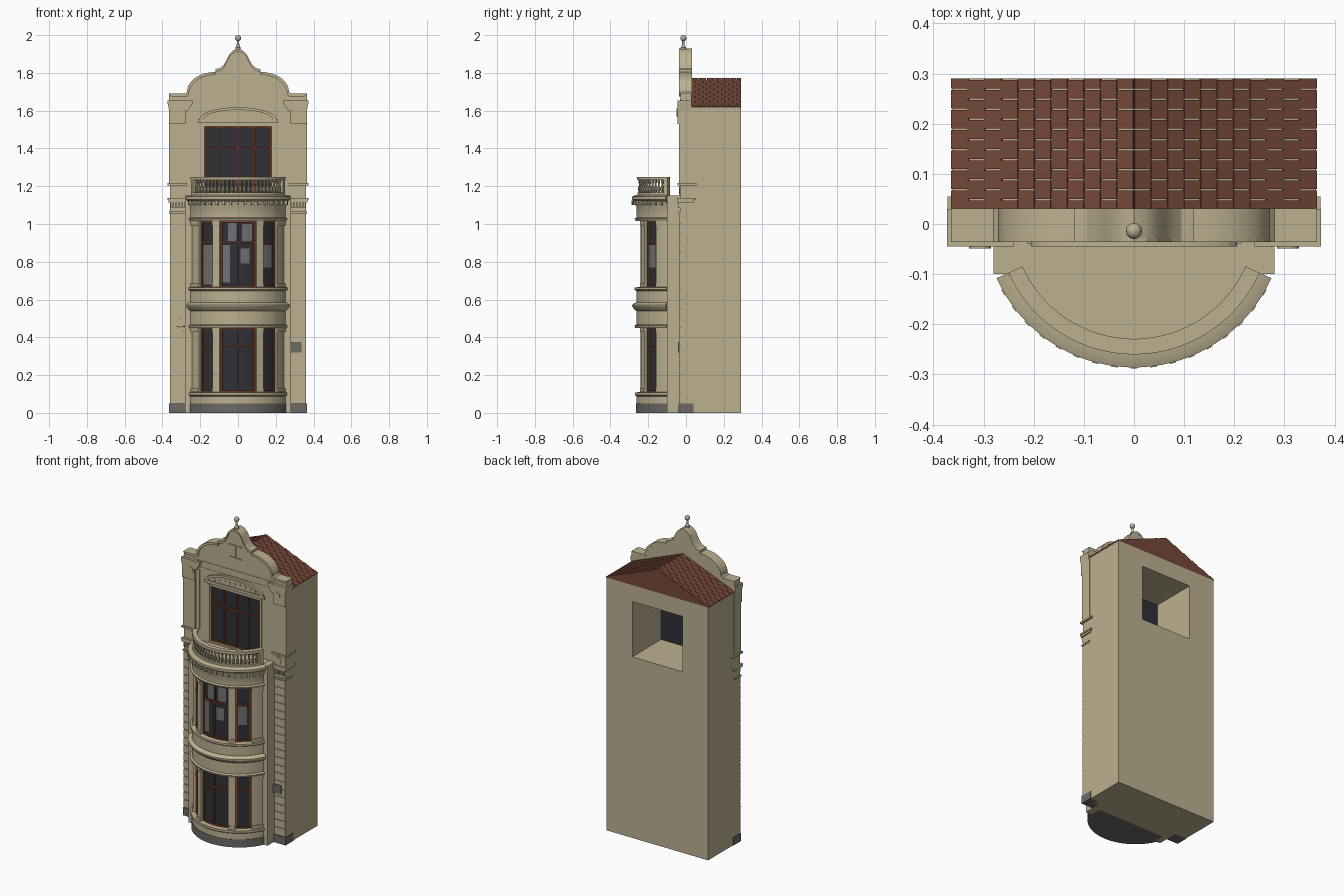
import bpy, bmesh
from math import sin, cos, pi, radians
from mathutils import Matrix

if "Cube" in bpy.data.objects:
    bpy.data.objects.remove(bpy.data.objects["Cube"])


def material(name, rgb):
    m = bpy.data.materials.new(name)
    m.use_nodes = True
    m.diffuse_color = (*rgb, 1)
    m.node_tree.nodes["Principled BSDF"].inputs["Base Color"].default_value = (*rgb, 1)
    return m


STONE = material("cream_stone", (.5, .435, .28))
TILE = material("red_tile", (.18, .064, .04))
GLASS = material("dark_glass", (.03, .029, .037))
GREY = material("grey_plinth", (.15, .14, .13))
NET = material("grey_curtain", (.17, .165, .17))
FRAME = material("rust_frame", (.24, .06, .025))
parts = []


def finish(name, bm, mat, mirror=False):
    if mirror:
        dup = bmesh.ops.duplicate(bm, geom=bm.verts[:] + bm.edges[:] + bm.faces[:])
        new = [g for g in dup["geom"] if isinstance(g, bmesh.types.BMVert)]
        bmesh.ops.scale(bm, vec=(-1, 1, 1), verts=new)
    bmesh.ops.recalc_face_normals(bm, faces=bm.faces[:])
    me = bpy.data.meshes.new(name)
    bm.to_mesh(me)
    bm.free()
    me.materials.append(mat)
    ob = bpy.data.objects.new(name, me)
    bpy.context.collection.objects.link(ob)
    parts.append(ob)
    return ob


def box(bm, x0, x1, y0, y1, z0, z1, turn=None):
    vs = bmesh.ops.create_cube(bm, size=1)["verts"]
    bmesh.ops.scale(bm, vec=(x1 - x0, y1 - y0, z1 - z0), verts=vs)
    if turn:
        bmesh.ops.rotate(bm, matrix=turn, verts=vs)
    bmesh.ops.translate(bm, vec=((x0 + x1) / 2, (y0 + y1) / 2, (z0 + z1) / 2), verts=vs)


def boxes(name, mat, dims, mirror=False):
    bm = bmesh.new()
    for d in dims:
        box(bm, *d)
    return finish(name, bm, mat, mirror)


def prism(bm, pts, lo, hi, axis="y"):
    # extrude an outline along y (outline in x, z) or along z (outline in x, y)
    place = (lambda p, h: (p[0], h, p[1])) if axis == "y" else (lambda p, h: (*p, h))
    a, b = [[bm.verts.new(place(p, h)) for p in pts] for h in (lo, hi)]
    bm.faces.new(a)
    bm.faces.new(b[::-1])
    for i in range(len(pts)):
        j = (i + 1) % len(pts)
        bm.faces.new((a[i], a[j], b[j], b[i]))


CY = .014     # centre of the bay curve


def sweep(bm, profile, a0=-66, a1=66, steps=0, cx=0, cy=CY):
    # turn a closed (radius, height) profile about a vertical axis; 0 degrees faces the front
    full = a1 - a0 >= 360
    steps = steps or max(1, round((a1 - a0) / 4))
    rings = []
    for i in range(steps if full else steps + 1):
        a = radians(a0 + (a1 - a0) * i / steps)
        rings.append([bm.verts.new((cx + r * sin(a), cy - r * cos(a), z)) for r, z in profile])
    n = len(profile)
    for i in range(steps):
        p, q = rings[i], rings[(i + 1) % len(rings)]
        for j in range(n - 1 if full else n):
            k = (j + 1) % n
            bm.faces.new((p[j], p[k], q[k], q[j]))
    if full:
        bmesh.ops.remove_doubles(bm, verts=sum(rings, []), dist=.00005)
    else:
        bm.faces.new(rings[0])
        bm.faces.new(rings[-1])


def arc_box(bm, r0, r1, z0, z1, a0=-66, a1=66):
    sweep(bm, [(r0, z0), (r1, z0), (r1, z1), (r0, z1)], a0, a1)


# main block with a shaft running through from the balcony door to the back
bm = bmesh.new()
loops = []
for y in (-.03, .29):
    for x, lo, hi in ((.36, 0, 1.62), (.178, 1.16, 1.515)):
        loops.append([bm.verts.new(p) for p in ((-x, y, lo), (x, y, lo), (x, y, hi), (-x, y, hi))])
fo, fi, bo, bi = loops
for p, q in ((fo, fi), (bo, bi), (fo, bo), (fi, bi)):
    for i in range(4):
        j = (i + 1) % 4
        bm.faces.new((p[i], p[j], q[j], q[i]))
finish("main_block", bm, STONE)

# roof core and shingles
EAVE, RIDGE, HALF = 1.62, 1.765, .363
bm = bmesh.new()
prism(bm, [(-HALF, EAVE), (HALF, EAVE), (0, RIDGE)], .03, .29)
core = finish("roof_core", bm, TILE)
core.data.materials.append(STONE)
for f in core.data.polygons:
    f.material_index = int(abs(f.normal.y) < .5)
bm = bmesh.new()
cols, pitch = 11, .04
slope = (RIDGE - EAVE) / HALF
for side in (-1, 1):
    turn = Matrix.Rotation(side * .43, 3, "Y")
    for c in range(cols):
        x = (c + .5) * HALF / cols
        z = RIDGE - slope * x + .002
        for r in range(8):
            y0 = .03 + (r - .5 * (c % 2)) * pitch
            lo, hi = max(y0, .03), min(y0 + pitch - .003, .29)
            if hi - lo > .005:
                box(bm, side * x - .0183, side * x + .0183, lo, hi, z - .004, z + .004, turn)
finish("roof_tiles", bm, TILE)

# curved parapet with coping and finial
half = [(.365, 1.69), (.28, 1.69)]
half += [(.12 + .15 * cos(t * pi / 16), 1.7 + .105 * sin(t * pi / 16)) for t in range(9)]
half += [(.12, 1.82), (.095, 1.825), (.075, 1.843), (.06, 1.87), (.045, 1.9), (.025, 1.92), (0, 1.928)]
outline = half + [(-x, z) for x, z in half[-2::-1]]
bm = bmesh.new()
prism(bm, [(.365, 1.61)] + outline + [(-.365, 1.61)], -.028, .03)
finish("parapet", bm, STONE)
bm = bmesh.new()
inner = [(x * .965, z - .014) for x, z in outline]
for i in range(len(outline) - 1):
    prism(bm, [outline[i], outline[i + 1], inner[i + 1], inner[i]], -.036, .031)
finish("parapet_coping", bm, STONE)
bm = bmesh.new()
ball = [(.016 * sin(t * pi / 8), 1.984 - .016 * cos(t * pi / 8)) for t in range(1, 9)]
sweep(bm, [(0, 1.92), (.014, 1.92), (.014, 1.935), (.007, 1.945), (.006, 1.965)] + ball, 0, 360, 16, cy=-.014)
finish("finial", bm, STONE)
boxes("parapet_ornament", STONE, [(-.045, .045, -.034, -.02, 1.815, 1.823), (-.006, .006, -.033, -.02, 1.745, 1.815),
                                  (-.04, .04, -.034, -.02, 1.737, 1.745), (-.27, .27, -.031, -.02, 1.655, 1.661)])

# pilasters: rusticated below, plain above, with bands and caps
blocks = [(.285, .36, -.037, 0, .055 + .05 * i, .1 + .05 * i) for i in range(20)]
boxes("rusticated_blocks", STONE, blocks + [(.28, .36, -.031, 0, .05, 1.62)], True)
boxes("pilaster_plinth", GREY, [(.278, .364, -.039, .04, 0, .05)], True)
boxes("pilaster_bands", STONE, [
    (.28, .365, -.04, .03, 1.055, 1.065), (.275, .368, -.045, .04, 1.115, 1.128),
    (.27, .372, -.045, .05, 1.128, 1.138), (.27, .372, -.045, .055, 1.205, 1.216)], True)
boxes("pilaster_dentils", STONE, [(.284 + .016 * i, .294 + .016 * i, -.043, 0, 1.085, 1.113) for i in range(5)], True)
boxes("upper_pilasters", STONE, [(.278, .364, -.036, .03, 1.216, 1.6)], True)
bm = bmesh.new()
cap = [(.278, 1.53), (.364, 1.53), (.364, 1.6), (.373, 1.64), (.373, 1.655), (.24, 1.655), (.24, 1.64), (.265, 1.6), (.278, 1.6)]
prism(bm, cap, -.045, .03)
finish("pilaster_caps", bm, STONE, True)
bm = bmesh.new()
for z, y in ((1.17, -.034), (1.59, -.049)):
    prism(bm, [(.307 + .022 * cos(t * pi / 8), z + .022 * sin(t * pi / 8)) for t in range(16)], y, -.02)
finish("roundels", bm, STONE, True)

# balcony door: glass, frame, panel surround and curved pediment
boxes("door_glass", GLASS, [(-.178, .178, -.008, -.002, 1.16, 1.515)])
bars = [(x - .004, x + .004, -.016, -.006, 1.16, 1.515) for x in (-.174, -.088, 0, .088, .174)]
bars += [(-.178, .178, -.016, -.006, z - .004, z + .004) for z in (1.164, 1.4, 1.511)]
boxes("door_frame", FRAME, bars)
boxes("door_surround", STONE, [(.178, .192, -.036, -.02, 1.16, 1.53), (.25, .256, -.033, -.02, 1.216, 1.6)], True)
arch = [(.205 * cos(t * pi / 16), 1.553 + .065 * sin(t * pi / 16)) for t in range(17)]
shrunk = [(x * .9, 1.553 + (z - 1.553) * .78) for x, z in arch]
bm = bmesh.new()
for i in range(16):
    prism(bm, [arch[i], arch[i + 1], shrunk[i + 1], shrunk[i]], -.045, -.02)
prism(bm, shrunk, -.034, -.02)
box(bm, -.212, .212, -.04, -.02, 1.535, 1.553)
for i in range(-4, 5):
    prism(bm, [(.036 * i + .009 * cos(t), 1.576 - .0007 * i * i + .009 * sin(t)) for t in range(6)], -.038, -.03)
finish("door_pediment", bm, STONE)

# bay side returns, floors and plinth
boxes("bay_returns", STONE, [(.238, .28, -.1, -.03, 0, 1.15)], True)


def bay_slab(name, mat, r, z0, z1):
    bm = bmesh.new()
    arc = [(r * sin(radians(3 * a)), CY - r * cos(radians(3 * a))) for a in range(-22, 23)]
    prism(bm, arc + [(.238, -.03), (-.238, -.03)], z0, z1, "z")
    finish(name, bm, mat)


bay_slab("bay_plinth", GREY, .279, 0, .05)
bay_slab("balcony_floor", STONE, .27, 1.13, 1.152)

# bay walls with mouldings, bottom to top
bm = bmesh.new()
for profile in (
        [(.276, .05), (.276, .088), (.284, .094), (.284, .108), (.24, .112), (.24, .05)],
        [(.24, .45), (.283, .45), (.287, .462), (.276, .468), (.276, .54), (.29, .55), (.299, .565), (.299, .572),
         (.288, .58), (.276, .585), (.276, .645), (.286, .652), (.286, .664), (.24, .668)],
        [(.24, 1.015), (.28, 1.015), (.286, 1.028), (.276, 1.034), (.276, 1.09), (.288, 1.112), (.288, 1.12),
         (.3, 1.13), (.3, 1.145), (.28, 1.153), (.24, 1.153)]):
    sweep(bm, profile)
finish("bay_wall", bm, STONE)
bm = bmesh.new()
for i in range(-8, 9):
    arc_box(bm, .27, .302, 1.1, 1.125, 7.5 * i - 1.2, 7.5 * i + 1.2)
finish("bay_dentils", bm, STONE)

# bay windows, two storeys sharing one layout
piers, glass, rust = bmesh.new(), bmesh.new(), bmesh.new()
OPENINGS = ((-50, -30), (-21, 21), (30, 50))
for z0, z1, transom in ((.11, .452, .355), (.666, 1.017, .9)):
    arc_box(glass, .242, .248, z0, z1, -56, 56)
    for s in (-1, 1):
        for a, b in ((21, 30), (50, 66)):
            arc_box(piers, .24, .27, z0, z1, *sorted((s * a, s * b)))
            arc_box(piers, .24, .275, z1 - .025, z1, *sorted((s * a, s * b)))
            arc_box(piers, .24, .275, z0, z0 + .02, *sorted((s * a, s * b)))
    for a, b in OPENINGS:
        for z in (z0 + .004, transom, z1 - .004):
            arc_box(rust, .245, .256, z - .004, z + .004, a, b)
        for c in (a + .8, b - .8) + ((0,) if a < 0 < b else ()):
            arc_box(rust, .245, .256, z0, z1, c - .8, c + .8)
finish("bay_piers", piers, STONE)
finish("bay_glass", glass, GLASS)
finish("bay_frames", rust, FRAME)
bm = bmesh.new()
for a, b, z0, z1 in ((-48, -32, .68, .89), (-19, -10, .69, .89), (-12, -2, .91, 1.005), (3, 14, .79, .87),
                     (5, 17, .91, 1), (33, 45, .77, .89)):
    arc_box(bm, .245, .25, z0, z1, a, b)
finish("curtains", bm, NET)

# balustrade
bm = bmesh.new()
arc_box(bm, .245, .272, 1.15, 1.166)
arc_box(bm, .243, .274, 1.232, 1.25)
for s in (-1, 1):
    arc_box(bm, .244, .272, 1.15, 1.24, *sorted((s * 61, s * 66)))
turned = [(.005, 1.165), (.009, 1.18), (.009, 1.19), (.004, 1.207), (.007, 1.222), (.007, 1.233)]
for i in range(24):
    a = radians(-57.5 + 5 * i)
    sweep(bm, turned, 0, 360, 8, .259 * sin(a), CY - .259 * cos(a))
finish("balustrade", bm, STONE)

# wall plate and bracket on the pilasters
boxes("wall_plate", GREY, [(.28, .335, -.043, -.03, .32, .375)])
bm = bmesh.new()
sweep(bm, [(.022, .455), (.026, .455), (.026, .46), (.022, .46)], -180, 120, 12, -.305, -.02)
box(bm, -.325, -.285, -.041, -.03, .43, .438)
box(bm, -.31, -.302, -.041, -.03, .43, .51)
finish("wall_bracket", bm, STONE)

# smooth the curved surfaces, keep the edges crisp
for ob in parts:
    ob.select_set(True)
bpy.context.view_layer.objects.active = parts[0]
bpy.ops.object.shade_smooth_by_angle(angle=radians(30))
